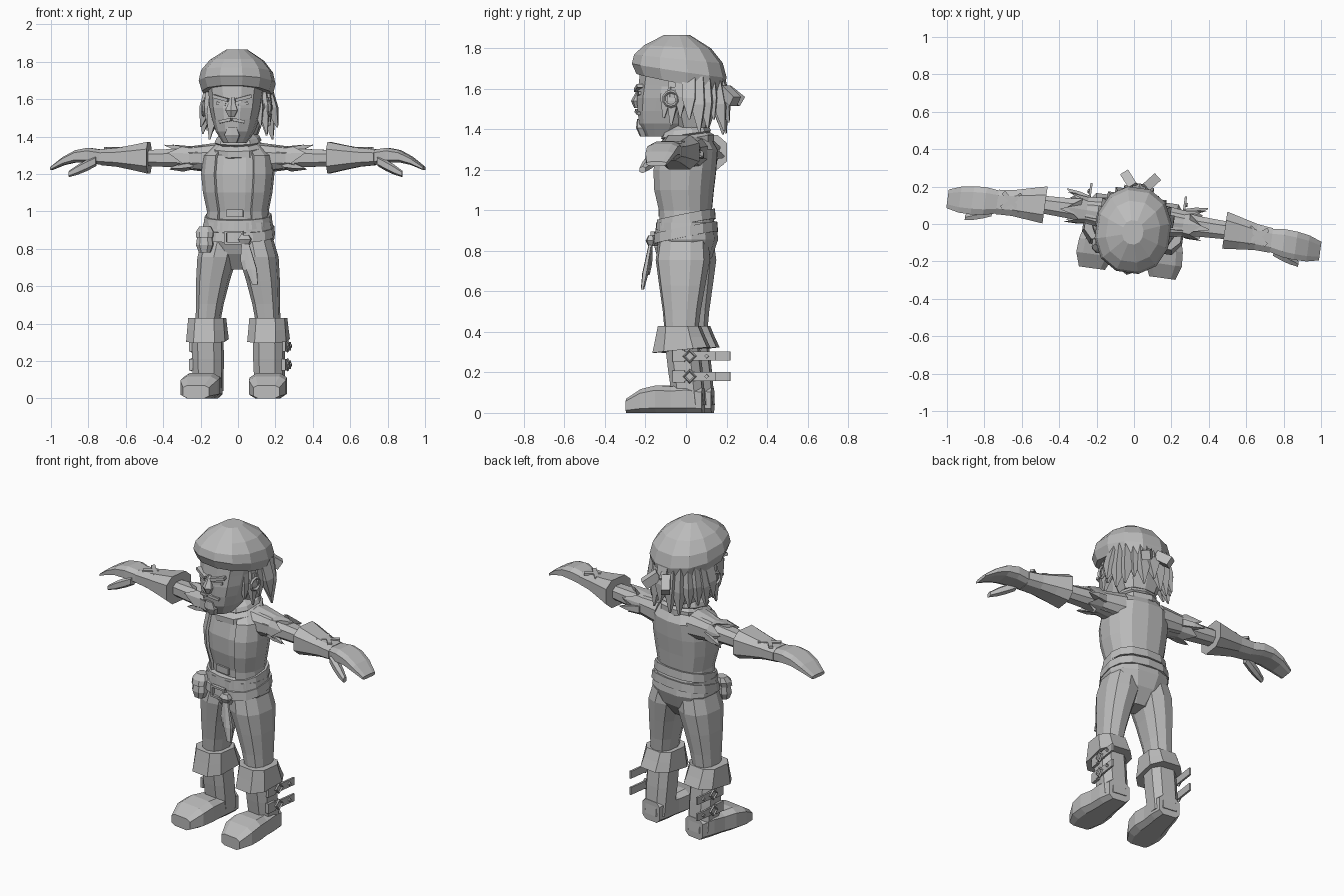
import bpy, bmesh, random
from math import sin, cos, pi, radians, copysign
from mathutils import Matrix, Vector, Euler

random.seed(4)
if "Cube" in bpy.data.objects:
    bpy.data.objects.remove(bpy.data.objects["Cube"])

GREY = (.5, .5, .5, 1)
grey = bpy.data.materials.new("plain_grey")
grey.use_nodes = True
grey.diffuse_color = GREY
grey.node_tree.nodes["Principled BSDF"].inputs["Base Color"].default_value = GREY

# the whole figure is turned slightly about the vertical
TURN = Matrix.Rotation(radians(-8), 4, 'Z')


def finish(name, bm, side):
    """Turn or mirror the part into place and make it an object."""
    bm.transform(TURN @ Matrix.Diagonal((side, 1, 1, 1)))
    bmesh.ops.recalc_face_normals(bm, faces=bm.faces)
    mesh = bpy.data.meshes.new(name)
    bm.to_mesh(mesh)
    bm.free()
    mesh.materials.append(grey)
    part = bpy.data.objects.new(name, mesh)
    bpy.context.collection.objects.link(part)
    return part


def blend(pair, f):
    return pair[0] + (pair[-1] - pair[0]) * f


def superellipse(angle, square):
    return [copysign(abs(v) ** square, v) for v in (cos(angle), sin(angle))]


def tube(name, start, end, widths, depth=(1,), axis='z', sides=8, square=.8,
         side=1, tilt=(0,), bow=(0, 0, 0), gap=0, jag=0):
    """Skin evenly spaced rings from start to end; a gap leaves the front open."""
    bm = bmesh.new()
    rings = []
    fit = cos(pi / sides) ** square
    for k, width in enumerate(widths):
        f = k / (len(widths) - 1)
        height = width * blend(depth, f)
        centre = Vector(start).lerp(Vector(end), f) + Vector(bow) * sin(pi * f)
        centre.z = max(centre.z, height if axis == 'y' else centre.z)
        ring = []
        for i in range(sides + 1 if gap else sides):
            angle = gap - pi / 2 + 2 * (pi - gap) * i / sides if gap else 2 * pi * (i + .5) / sides
            a, b = superellipse(angle, square)
            a, b = a * width / fit, b * height / fit
            along = random.uniform(.5, 1) * jag * (-1) ** i if k == len(widths) - 1 else 0
            offset = {'x': (along, a, b), 'y': (a, along, b), 'z': (a, b, along)}[axis]
            point = centre + Vector(offset)
            point.z += blend(tilt, f) * point.y
            ring.append(bm.verts.new(point))
        rings.append(ring)
    for low, high in zip(rings, rings[1:]):
        for i in range(sides):
            j = (i + 1) % len(low)
            bm.faces.new((low[i], low[j], high[j], high[i]))
    if not gap:
        bm.faces.new(rings[0])
        bm.faces.new(rings[-1])
    return finish(name, bm, side)


def box(name, centre, size, turn=(0, 0, 0), side=1):
    bm = bmesh.new()
    place = Matrix.LocRotScale(Vector(centre), Euler(turn), Vector(size))
    bmesh.ops.create_cube(bm, size=1, matrix=place)
    finish(name, bm, side)


def hoop(name, centre, radius, thickness, side, segments):
    """A ring standing upright, seen open from the side of the figure."""
    bpy.ops.mesh.primitive_torus_add(major_segments=segments, minor_segments=4,
                                     major_radius=radius, minor_radius=thickness)
    part = bpy.context.object
    part.name = name
    upright = Matrix.Rotation(pi / 2, 4, 'Y')
    x, y, z = centre
    part.data.transform(TURN @ Matrix.Translation((x * side, y, z)) @ upright)
    part.data.materials.append(grey)


# torso with an open vest
waist, collar = (0, .01, .9), (0, .03, 1.4)
chest = [.16, .15, .17, .18, .17, .07]
lean = (0, -.03, 0)
tube("shirt", waist, collar, chest, depth=(.76,), sides=12, bow=lean)
vest = tube("vest", waist, collar, [w + .01 for w in chest], depth=(.8,), sides=12, bow=lean, gap=.5)
vest.modifiers.new("thickness", 'SOLIDIFY').thickness = .015
box("shirt_tongue", (0, -.12, .99), (.09, .02, .04))

# neck and scarf
tube("neck", (0, 0, 1.3), (0, -.03, 1.5), [.06, .07])
tube("scarf_lower", (0, 0, 1.28), (0, 0, 1.38), [.08, .13, .13, .09], sides=9, tilt=(.2,))
tube("scarf_upper", (0, 0, 1.35), (0, 0, 1.42), [.09, .12, .11, .08], sides=10, tilt=(.15,))

# hips, belts and buckle
tube("hips", (0, .01, .69), (0, 0, .94), [.07, .15, .19, .18], depth=(.78,), sides=12)
for name, z, width in (("upper_belt", .955, .18), ("lower_belt", .89, .194)):
    rise = Vector((0, 0, .025))
    middle = Vector((0, 0, z))
    tube(name, middle - rise, middle + rise, [width, width - .005], depth=(.8,), sides=14, tilt=(.2,))
for end in (-1, 1):
    box("buckle_bar", (0, -.16, .86 + .03 * end), (.1, .02, .012))
    box("buckle_side", (.045 * end, -.16, .86), (.012, .02, .06))

# pouch and hanging sash
tube("pouch", (-.16, -.14, .78), (-.16, -.13, .9), [.03, .045, .04, .03], depth=(.9,))
tube("pouch_flap", (-.16, -.14, .86), (-.16, -.12, .92), [.045, .047, .03], depth=(.9,))
knot = Vector((.06, -.165, .85))
tube("sash_knot", knot - rise, knot + rise, [.02, .035, .02], depth=(.7,), sides=6)
for tip in ((.12, -.2, .61), (.07, -.18, .68)):
    tube("sash_tail", tip, knot, [.015, .028, .022, .015], depth=(.5,), sides=6)

for side, tag in ((1, "left_"), (-1, "right_")):
    # trousers and boots
    calf = Vector((.165, 0, .38))
    tube(tag + "trouser_leg", calf, (.085, 0, .88), [.06, .07, .085, .1, .09],
         depth=(1.3,), sides=10, side=side, bow=(.01, 0, 0))
    tube(tag + "boot_shaft", (.165, .04, .04), calf, [.075, .08, .08], side=side, square=.7)
    tube(tag + "boot_foot", (.165, .11, 0), (.19, -.265, 0), [.065, .08, .085, .1, .1, .07],
         depth=(.95, .5), axis='y', square=.5, side=side)
    tube(tag + "boot_cuff", (.165, 0, .31), (.165, -.01, .43), [.105, .1, .095],
         depth=(1.3, 1.05), tilt=(.1, 0), square=.7, side=side)

    # boot straps with square buckles
    for z in (.18, .28):
        box(tag + "strap_pad", (.25, 0, z), (.02, .06, .06), side=side)
        box(tag + "boot_strap", (.255, .1, z), (.012, .17, .045), side=side)
        box(tag + "strap_stud", (.265, .14, z), (.01, .016, .016), (pi / 4, 0, 0), side)
        hoop(tag + "strap_buckle", (.26, .055, z), .028, .008, side, segments=4)

    # arms and torn sleeves
    shoulder = Vector((.12, .035, 1.285))
    elbow = Vector((.36, .04, 1.285))
    wrist = Vector((.74, .015, 1.29))
    tube(tag + "arm", shoulder, (.55, .035, 1.285), [.08, .07, .055, .05, .045],
         depth=(.9,), axis='x', side=side)
    tube(tag + "sleeve", shoulder, elbow - Vector((.03, 0, 0)), [.09, .08, .07, .08],
         depth=(.87,), axis='x', sides=10, side=side, jag=.05)
    for k in range(3):
        spread = Vector((.02 * k, cos(2 * k + 4), .7 * sin(2 * k + 4)))
        spread.yz *= .1
        tube(tag + "sleeve_tatter", shoulder.lerp(elbow, .5) + spread / 2, elbow + spread,
             [.03, .022, .003], depth=(.7,), axis='x', sides=4, side=side)

    # gauntlets and hands
    tube(tag + "gauntlet", (.485, .035, 1.287), wrist, [.1, .085, .07, .066],
         depth=(.85, .65), axis='x', square=.7, side=side)
    tube(tag + "hand", wrist, (1.006, -.005, 1.23), [.062, .075, .076, .07, .05],
         depth=(.65, .2), axis='x', square=.6, side=side, bow=(0, 0, .035))
    tube(tag + "thumb", (.76, -.04, 1.27), (.9, -.09, 1.2), [.025, .027, .024, .015],
         axis='x', sides=6, side=side)
    for angle in (.7, -.7):
        box(tag + "stitch", (.665, .028, 1.336), (.13, .024, .014), (0, 0, angle), side)

    # ears, earrings, eyes, brows and moustache
    tube(tag + "ear", (.145, -.04, 1.5), (.155, -.03, 1.61), [.01, .022, .018],
         depth=(1.6,), sides=6, side=side)
    hoop(tag + "earring", (.178, -.05, 1.55), .036, .009, side, segments=10)
    box(tag + "brow", (.06, -.228, 1.605), (.09, .03, .018), (0, -.25, .3), side)
    box(tag + "eye", (.058, -.222, 1.575), (.055, .02, .016), (0, -.15, .3), side)
    box(tag + "moustache", (.035, -.235, 1.485), (.07, .02, .016), (0, .2, .3), side)

    # loose ends of the head cloth
    box(tag + "cloth_tail", (.055, .225, 1.565), (.05, .1, .055), (-.6, 0, -.7), side)

# head, nose and chin
tube("head", (0, -.12, 1.365), (0, -.035, 1.68), [.06, .1, .12, .135, .142, .15],
     depth=(1.25,), sides=12)
tube("nose", (0, -.24, 1.505), (0, -.225, 1.61), [.015, .032, .02, .012], depth=(1.1,), sides=6)
tube("chin_beard", (0, -.21, 1.365), (0, -.23, 1.45), [.022, .04, .025], depth=(.8, .5), sides=6)

# hair: an inner mass and hanging locks round the sides and back
nape = Vector((0, .02, 0))
tube("hair_mass", (0, .035, 1.41), (0, .03, 1.64), [.1, .14, .155], depth=(.8, .9), sides=10)
LOCKS = 17
for k in range(LOCKS):
    angle = radians(-42 + 264 * k / (LOCKS - 1))
    outward = Vector((cos(angle), .92 * sin(angle), 0))
    tip = nape + outward * random.uniform(.17, .21)
    tip.z = random.uniform(1.37, 1.46)
    root = nape + outward * .145
    root.z = 1.66
    thick = random.uniform(.025, .036)
    tube("hair_lock", tip, root, [.004, thick, thick], sides=4, square=1)

# head cloth and its knot
tube("head_cloth", (0, -.03, 1.625), (0, -.045, 1.865), [.182, .198, .185, .14, .055],
     depth=(1.15,), sides=12, square=.9, tilt=(-.2, 0))
tube("cloth_knot", (0, .18, 1.55), (0, .18, 1.62), [.02, .035, .02], sides=6)
